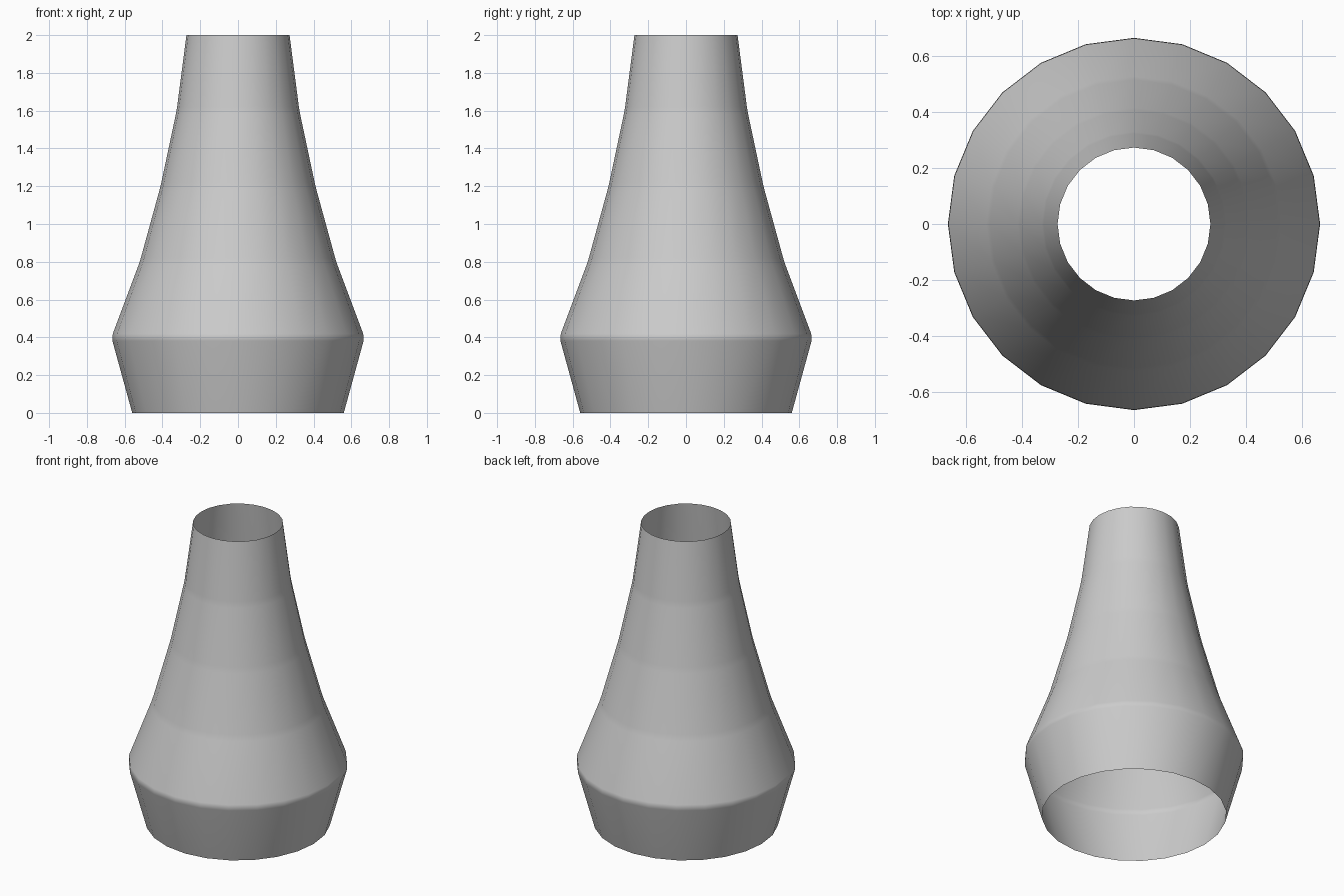
import bpy, bmesh, math
from mathutils import Matrix, Vector

cube = bpy.data.objects.get("Cube")
if cube:
    bpy.data.objects.remove(cube, do_unlink=True)

SEGMENTS = 24
SOFTEN = 0.02  # half-height of the softened band at each ring
RINGS = [(0.56, 0), (0.67, 0.4), (0.52, 0.8), (0.41, 1.2), (0.325, 1.6), (0.273, 2)]

# One plain grey material
grey = bpy.data.materials.new("plain_grey")
grey.use_nodes = True
colour = (0.6, 0.6, 0.6, 1)
grey.diffuse_color = colour
grey.node_tree.nodes["Principled BSDF"].inputs["Base Color"].default_value = colour


def softened(points):
    """Replace every inner profile corner by two points close to it."""
    pts = [Vector((r, 0, z)) for r, z in points]
    out = [pts[0]]
    for before, here, after in zip(pts, pts[1:], pts[2:]):
        for other in (before, after):
            out.append(here + (other - here).normalized() * SOFTEN)
    return out + [pts[-1]]


# Open tapered shell, spun from its profile
bm = bmesh.new()
verts = [bm.verts.new(p) for p in softened(RINGS)]
edges = [bm.edges.new(pair) for pair in zip(verts, verts[1:])]
bmesh.ops.spin(bm, geom=verts + edges, cent=(0, 0, 0), axis=(0, 0, 1),
               angle=math.tau, steps=SEGMENTS, use_merge=True)
bmesh.ops.remove_doubles(bm, verts=bm.verts[:], dist=0.001)
bmesh.ops.recalc_face_normals(bm, faces=bm.faces[:])
bm.faces.ensure_lookup_table()
face = bm.faces[0]
centre = face.calc_center_median()
if face.normal.x * centre.x + face.normal.y * centre.y < 0:
    bmesh.ops.reverse_faces(bm, faces=bm.faces[:])
for face in bm.faces:
    face.smooth = True

mesh = bpy.data.meshes.new("tapered_shell")
bm.to_mesh(mesh)
bm.free()
mesh.materials.append(grey)
shell = bpy.data.objects.new("tapered_shell", mesh)
bpy.context.collection.objects.link(shell)

# Keep the long bands clean and the ring bends narrow in shading
shell.modifiers.new("clean_shading", "WEIGHTED_NORMAL")
